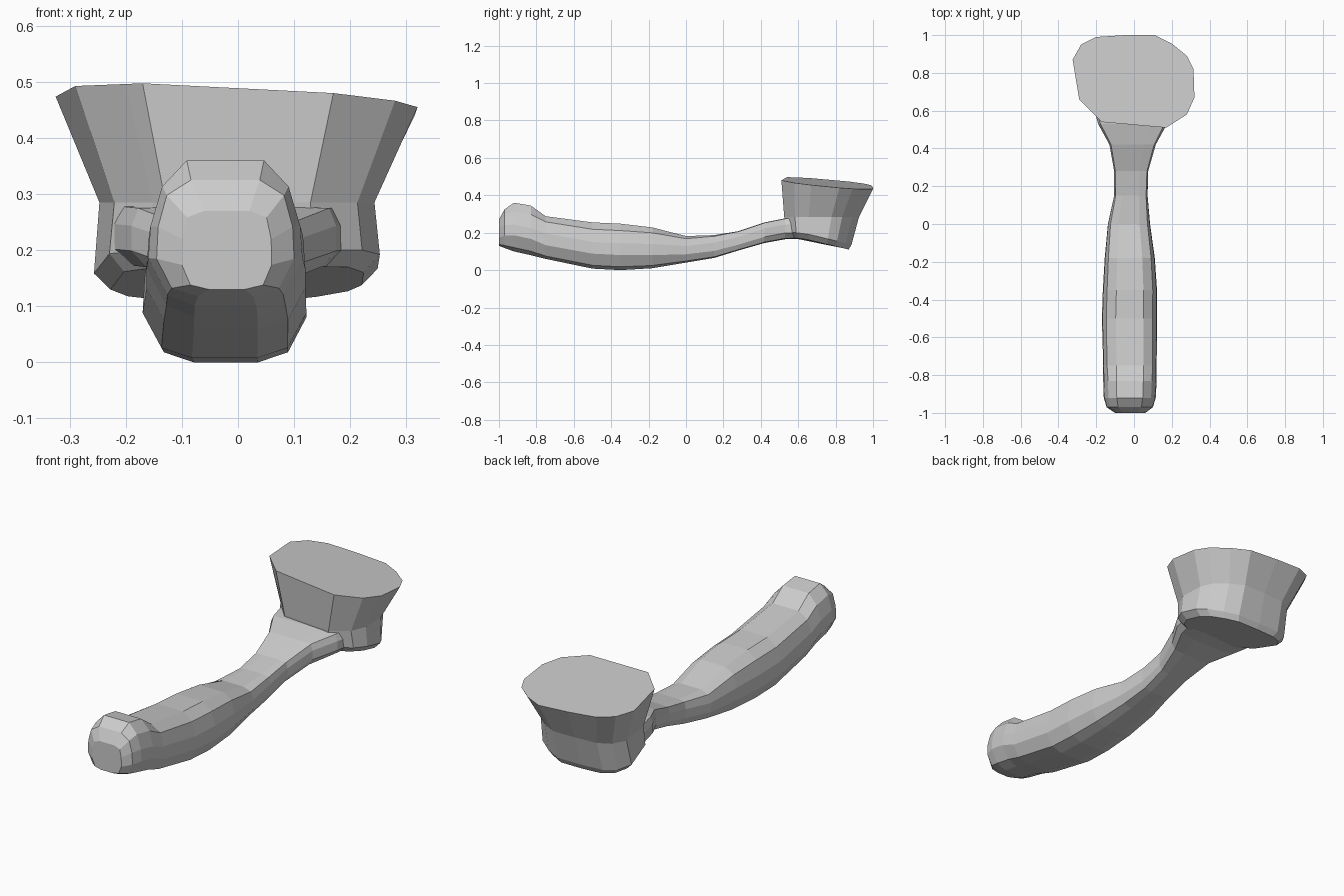
import bpy, bmesh


def loft(name, rings):
    """Skin a list of equal-length point rings and cap both ends."""
    bm = bmesh.new()
    loops = [[bm.verts.new(p) for p in ring] for ring in rings]
    n = len(loops[0])
    for a, b in zip(loops, loops[1:]):
        for i in range(n):
            j = (i + 1) % n
            bm.faces.new((a[i], a[j], b[j], b[i]))
    bm.faces.new(loops[0])
    bm.faces.new(loops[-1])
    bmesh.ops.recalc_face_normals(bm, faces=bm.faces)
    mesh = bpy.data.meshes.new(name)
    bm.to_mesh(mesh)
    bm.free()
    obj = bpy.data.objects.new(name, mesh)
    bpy.context.collection.objects.link(obj)
    return obj


# Half cross-sections (side, height), mirrored: rounded grip and boxy neck
ROUND = [(0.5, 1), (0.82, 0.82), (0.97, 0.55), (1, 0.33), (0.75, 0.08), (0.4, 0)]
BOXY = [(0.5, 1), (0.93, 0.98), (1, 0.7), (1, 0.3), (0.85, 0.04), (0.4, 0)]


def section(y, x0, x1, z0, z1, box):
    cx, hw = (x0 + x1) / 2, (x1 - x0) / 2
    half = [(r[0] + (b[0] - r[0]) * box, r[1] + (b[1] - r[1]) * box)
            for r, b in zip(ROUND, BOXY)]
    full = half + [(-u, v) for u, v in reversed(half)]
    return [(cx + u * hw, y, z0 + v * (z1 - z0)) for u, v in full]


# Handle: y, left, right, bottom, top, boxiness
stations = [
    (-1.00, -0.10, 0.06, 0.13, 0.27, 0.6),
    (-0.97, -0.145, 0.10, 0.118, 0.325, 0.3),
    (-0.92, -0.16, 0.115, 0.10, 0.36, 0),
    (-0.83, -0.163, 0.12, 0.08, 0.345, 0),
    (-0.75, -0.163, 0.12, 0.06, 0.288, 0.3),
    (-0.50, -0.17, 0.122, 0.008, 0.255, 0.2),
    (-0.35, -0.165, 0.122, 0.0, 0.248, 0.2),
    (-0.18, -0.155, 0.11, 0.01, 0.228, 0.3),
    (0.00, -0.138, 0.085, 0.04, 0.182, 0.5),
    (0.15, -0.105, 0.072, 0.065, 0.187, 0.8),
    (0.28, -0.105, 0.075, 0.105, 0.208, 1),
    (0.42, -0.13, 0.115, 0.145, 0.255, 1),
    (0.53, -0.19, 0.175, 0.165, 0.277, 1),
    (0.64, -0.22, 0.20, 0.168, 0.28, 1),
]
loft("handle", [section(*s) for s in stations])

# Head: one rim outline, shrunk for each lower level
rim = [(-0.20, 0.57), (-0.29, 0.66), (-0.325, 0.87), (-0.28, 0.95), (-0.20, 0.99),
       (-0.05, 1.0), (0.11, 1.0), (0.20, 0.955), (0.28, 0.89), (0.315, 0.82),
       (0.32, 0.67), (0.28, 0.58), (0.17, 0.51), (-0.17, 0.54)]


def level(sx, y0, y1, height):
    ring = []
    for x, y in rim:
        px, py = x * sx, y0 + (y - 0.51) / 0.49 * (y1 - y0)
        ring.append((px, py, height(px, py)))
    return ring


def base(y):
    return 0.17 - max(0, y - 0.62) * 0.24


loft("head", [
    level(0.70, 0.56, 0.87, lambda x, y: base(y)),
    level(0.79, 0.54, 0.885, lambda x, y: base(y) + 0.03),
    level(0.76, 0.525, 0.925, lambda x, y: 0.285),
    level(1.0, 0.51, 1.0, lambda x, y: 0.465 - 0.06 * x - 0.1 * (y - 0.76)),
])
